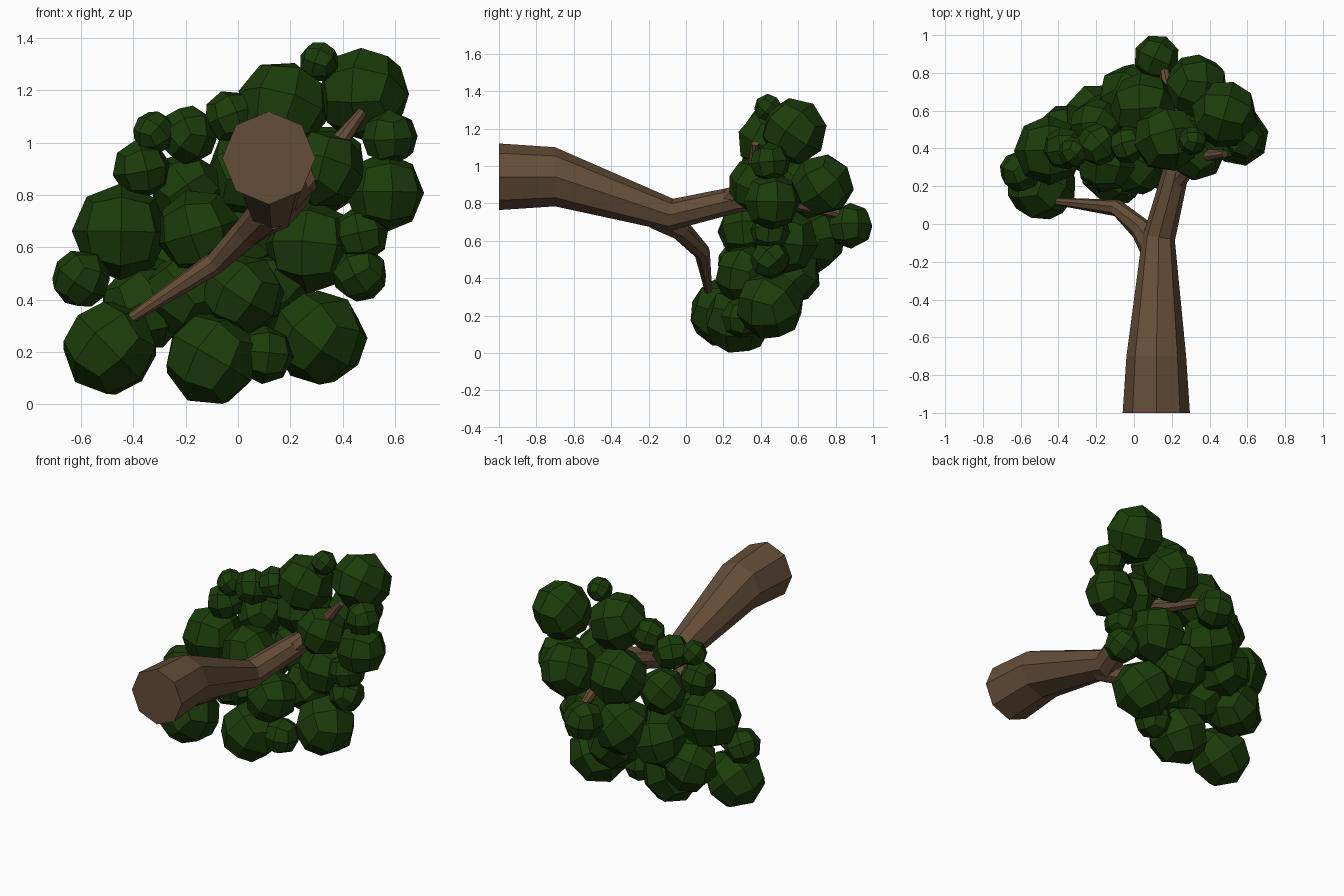
import bpy, bmesh, math, random
from mathutils import Vector, Euler

if "Cube" in bpy.data.objects:
    bpy.data.objects.remove(bpy.data.objects["Cube"])

random.seed(4)


def material(name, rgb):
    m = bpy.data.materials.new(name)
    m.diffuse_color = (*rgb, 1)
    m.use_nodes = True
    m.node_tree.nodes["Principled BSDF"].inputs["Base Color"].default_value = m.diffuse_color
    return m


bark = material("bark", (0.13, 0.075, 0.04))
leaf = material("leaf", (0.011, 0.045, 0.003))


def finish(bm, name, mat):
    bmesh.ops.recalc_face_normals(bm, faces=bm.faces)
    me = bpy.data.meshes.new(name)
    bm.to_mesh(me)
    bm.free()
    me.materials.append(mat)
    ob = bpy.data.objects.new(name, me)
    bpy.context.collection.objects.link(ob)
    return ob


def limb(name, path, sides=8):
    """Faceted tapering tube; path holds (x, y, z, radius)."""
    bm = bmesh.new()
    pts = [Vector(p[:3]) for p in path]
    rings = []
    for i, p in enumerate(pts):
        d = pts[min(i + 1, len(pts) - 1)] - pts[max(i - 1, 0)]
        if name == "trunk" and i < 2:
            d = Vector((0, 1, 0))
        d.normalize()
        side = d.cross(Vector((0, 0, 1))).normalized()
        up = side.cross(d)
        r = path[i][3]
        rings.append([bm.verts.new(p + r * (math.cos(a) * side + math.sin(a) * up))
                      for a in (2 * math.pi * k / sides for k in range(sides))])
    for a, b in zip(rings, rings[1:]):
        for k in range(sides):
            n = (k + 1) % sides
            bm.faces.new((a[k], a[n], b[n], b[k]))
    bm.faces.new(rings[0])
    bm.faces.new(rings[-1])
    return finish(bm, name, bark)


def leaf_ball(name, x, y, z, r):
    """Cube split once and rounded: 24 flat quads, turned at random."""
    bm = bmesh.new()
    bmesh.ops.create_cube(bm, size=2)
    bmesh.ops.subdivide_edges(bm, edges=bm.edges[:], cuts=1, use_grid_fill=True)
    for v in bm.verts:
        v.co = v.co.normalized() * r * 1.03
    ob = finish(bm, name, leaf)
    ob.location = (x, y, z)
    ob.rotation_euler = Euler([random.uniform(0, math.pi) for _ in range(3)])


# Trunk, lying along y, and its branches
limb("trunk", [(0.118, -1, 0.942, 0.178), (0.118, -0.7, 0.942, 0.158),
               (0.13, -0.08, 0.738, 0.087), (0.22, 0.27, 0.82, 0.07),
               (0.22, 0.5, 0.83, 0.05), (0.15, 0.87, 0.73, 0.022)])
limb("left_branch", [(0.12, -0.16, 0.735, 0.075), (0.04, -0.03, 0.66, 0.06),
                     (-0.09, 0.085, 0.54, 0.045), (-0.41, 0.12, 0.33, 0.02)])
limb("right_branch", [(0.21, 0.22, 0.81, 0.06), (0.33, 0.36, 0.93, 0.045),
                      (0.48, 0.37, 1.12, 0.02)])

# Foliage clumps: (x, y, z, radius) of each ball
lower_crown = [
    (-.49, .2, .215, .18), (-.1, .28, .175, .18), (.31, .45, .255, .18),
    (.1, .3, .19, .11), (-.6, .28, .48, .11), (.02, .31, .42, .155),
    (.465, .45, .5, .105), (-.2, .4, .42, .155), (-.36, .47, .37, .165)]
middle_crown = [
    (-.45, .39, .66, .18), (-.15, .33, .66, .16), (.28, .53, .6, .175),
    (.47, .45, .65, .105), (.56, .46, .81, .15), (-.37, .4, .9, .11),
    (-.2, .52, .82, .14), (.33, .38, .9, .15)]
upper_crown = [
    (.58, .45, 1.02, .105), (.48, .58, 1.185, .175), (.17, .45, 1.14, .175),
    (.31, .44, 1.31, .075), (-.03, .42, 1.1, .1), (-.19, .42, 1.03, .11),
    (-.32, .38, 1.04, .08)]
far_crown = [
    (.12, .88, .68, .12), (.33, .73, .9, .165), (.05, .62, .88, .175),
    (-.02, .67, .6, .175), (-.2, .57, .53, .17), (.12, .56, .42, .16)]
for i, ball in enumerate(lower_crown + middle_crown + upper_crown + far_crown):
    leaf_ball(f"leaf_ball_{i + 1}", *ball)
